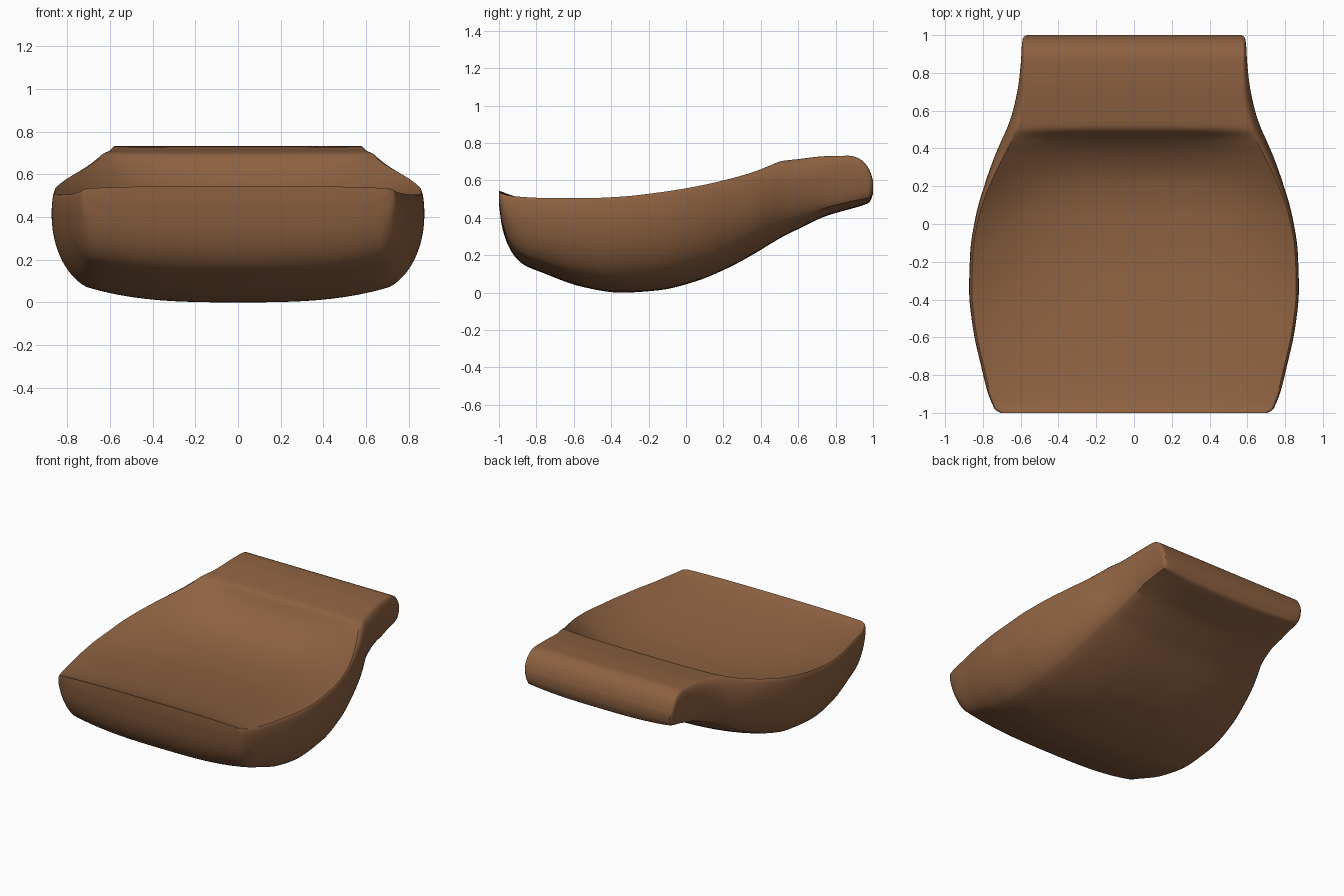
import bpy
import bmesh
from math import cos, sin, pi, exp, radians

cube = bpy.data.objects.get("Cube")
if cube:
    bpy.data.objects.remove(cube, do_unlink=True)

# Stations from front to back: y, half width, rim height, centre height, underside
STATIONS = [
    (-1, .705, .535, .545, .47),
    (-.985, .733, .53, .54, .36),
    (-.95, .752, .52, .526, .25),
    (-.88, .778, .512, .506, .158),
    (-.75, .81, .506, .48, .1),
    (-.55, .853, .505, .452, .03),
    (-.35, .873, .513, .432, 0),
    (-.15, .867, .535, .422, .012),
    (.05, .836, .567, .428, .06),
    (.22, .787, .605, .458, .13),
    (.36, .737, .645, .53, .205),
    (.45, .698, .68, .615, .26),
    (.51, .671, .703, .696, .295),
    (.6, .641, .714, .712, .34),
    (.75, .61, .73, .728, .41),
    (.87, .598, .732, .732, .445),
    (.94, .594, .708, .708, .465),
    (.982, .588, .653, .653, .485),
    (1, .572, .6, .6, .53),
]
STEPS = 5
DISH, SIDE, FLANK, BELLY = 18, 6, 12, 10


def smooth_track(values):
    """Monotone cubic through the values, STEPS samples per span."""
    d = [b - a for a, b in zip(values, values[1:])]
    m = [d[0]]
    for p, q in zip(d, d[1:]):
        m.append(2 * p * q / (p + q) if p * q > 0 else 0)
    m.append(d[-1])
    out = []
    for i, step in enumerate(d):
        for k in range(STEPS):
            s = k / STEPS
            h = s * s * (3 - 2 * s)
            out.append(values[i] + step * h + m[i] * s * (1 - s) ** 2
                       - m[i + 1] * s * s * (1 - s))
    return out + [values[-1]]


def half_section(y, width, rim, centre, under):
    """Half outline: dished top, bulging side, rounded flank, shallow belly."""
    hip = exp(-((y - .5) / .28) ** 2)
    rim_x = width - .014 - .043 * hip
    widest = rim - (.2 + .15 * hip) * (rim - under)
    corner_x = width * (.81 + .14 * min(1, abs(y + .2)) ** 2)
    corner_z = under + .14 * (rim - under)
    pts = []
    for i in range(DISH):
        u = sin(pi / 2 * i / DISH)
        pts.append((rim_x * u, centre + (rim - centre) * u ** 3))
    for i in range(SIDE):
        a = pi / 2 * i / SIDE
        pts.append((rim_x + (width - rim_x) * sin(a),
                    widest + (rim - widest) * cos(a)))
    end = radians(70)
    for i in range(FLANK):
        a = end * i / FLANK
        pts.append((corner_x + (width - corner_x) * (cos(a) - cos(end)) / (1 - cos(end)),
                    widest - (widest - corner_z) * sin(a) / sin(end)))
    for i in range(BELLY, -1, -1):
        u = i / BELLY
        pts.append((corner_x * u, under + (corner_z - under) * u ** 3))
    return pts


# Seat shell, lofted through mirrored sections
bm = bmesh.new()
rings = []
for row in zip(*(smooth_track(track) for track in zip(*STATIONS))):
    half = half_section(*row)
    loop = half + [(-x, z) for x, z in half[-2:0:-1]]
    rings.append([bm.verts.new((x, row[0], z)) for x, z in loop])
count = len(rings[0])
for a, b in zip(rings, rings[1:]):
    for i in range(count):
        j = (i + 1) % count
        bm.faces.new((a[i], a[j], b[j], b[i]))

# Front and back ends
ends = [bm.faces.new(ring) for ring in (rings[0], rings[-1])]
bmesh.ops.triangulate(bm, faces=ends)
bmesh.ops.recalc_face_normals(bm, faces=bm.faces)

mesh = bpy.data.meshes.new("seat_cushion")
bm.to_mesh(mesh)
bm.free()
seat = bpy.data.objects.new("seat_cushion", mesh)
bpy.context.collection.objects.link(seat)

# Brown leather
brown = bpy.data.materials.new("brown_leather")
brown.use_nodes = True
colour = (.27, .122, .054, 1)
brown.diffuse_color = colour
brown.node_tree.nodes["Principled BSDF"].inputs["Base Color"].default_value = colour
mesh.materials.append(brown)

# Smooth surface with a crisp rim
bpy.ops.object.select_all(action="DESELECT")
seat.select_set(True)
bpy.context.view_layer.objects.active = seat
bpy.ops.object.shade_smooth_by_angle(angle=pi / 5)
